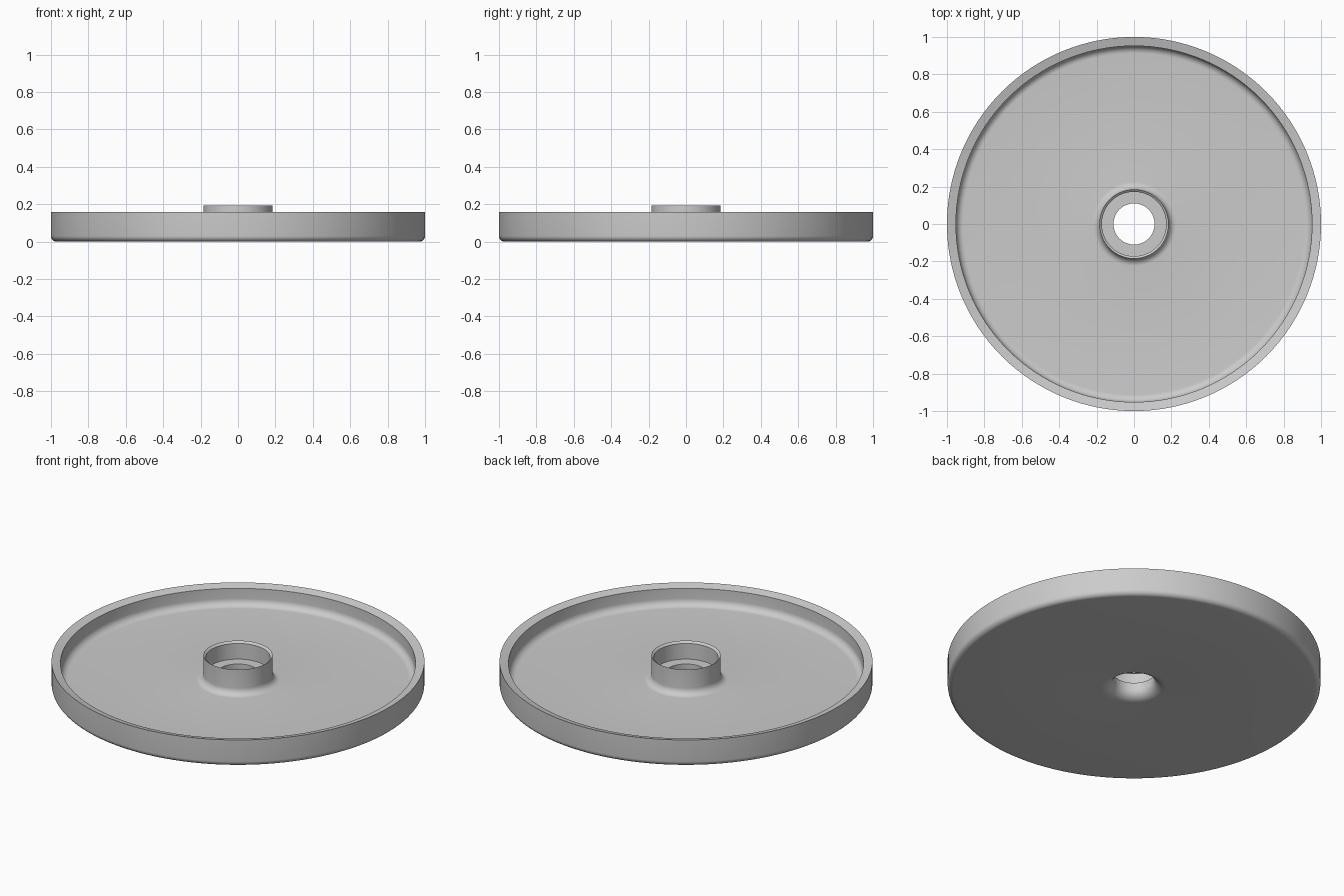
import bpy, bmesh, math

if "Cube" in bpy.data.objects:
    bpy.data.objects.remove(bpy.data.objects["Cube"])

SEGMENTS = 128


def fillet(cx, cz, rx, rz, start, end, steps=8):
    """Arc of profile points (radius, height), angles in degrees."""
    angles = [math.radians(start + (end - start) * i / steps) for i in range(steps + 1)]
    return [(cx + rx * math.cos(a), cz + rz * math.sin(a)) for a in angles]


def lathe(name, profile, material):
    """Revolve a closed profile around the z axis."""
    bm = bmesh.new()
    rings = []
    for i in range(SEGMENTS):
        a = 2 * math.pi * i / SEGMENTS
        rings.append([bm.verts.new((r * math.cos(a), r * math.sin(a), z)) for r, z in profile])
    count = len(profile)
    for i, ring in enumerate(rings):
        after = rings[(i + 1) % SEGMENTS]
        for j in range(count):
            k = (j + 1) % count
            bm.faces.new((ring[j], after[j], after[k], ring[k]))
    bmesh.ops.recalc_face_normals(bm, faces=bm.faces)
    mesh = bpy.data.meshes.new(name)
    bm.to_mesh(mesh)
    bm.free()
    obj = bpy.data.objects.new(name, mesh)
    bpy.context.collection.objects.link(obj)
    mesh.materials.append(material)
    bpy.ops.object.select_all(action="DESELECT")
    obj.select_set(True)
    bpy.context.view_layer.objects.active = obj
    bpy.ops.object.shade_smooth_by_angle(angle=math.radians(30))
    return obj


grey = bpy.data.materials.new("light grey")
grey.use_nodes = True
grey.diffuse_color = (0.6, 0.6, 0.6, 1)
grey.node_tree.nodes["Principled BSDF"].inputs["Base Color"].default_value = (0.6, 0.6, 0.6, 1)

FLOOR = 0.045
profile = []
# Underside: rounded hole mouth, then rounded outer bottom edge
profile += fillet(0.175, 0.055, 0.065, 0.055, 180, 270)
profile += fillet(0.97, 0.03, 0.03, 0.03, -90, 0)
# Outer wall and inward sloping rim
profile += [(1.0, 0.158), (0.952, 0.145)]
# Inner wall blending into the floor, floor blending into the hub
profile += fillet(0.912, FLOOR + 0.04, 0.04, 0.04, 0, -90)
profile += fillet(0.225, FLOOR + 0.04, 0.04, 0.04, 270, 180)
# Hub lip, bore and inner ledge down to the through hole
profile += [(0.185, 0.194), (0.172, 0.183), (0.172, 0.09), (0.11, 0.09)]

lathe("round_dish_with_hub", profile, grey)
